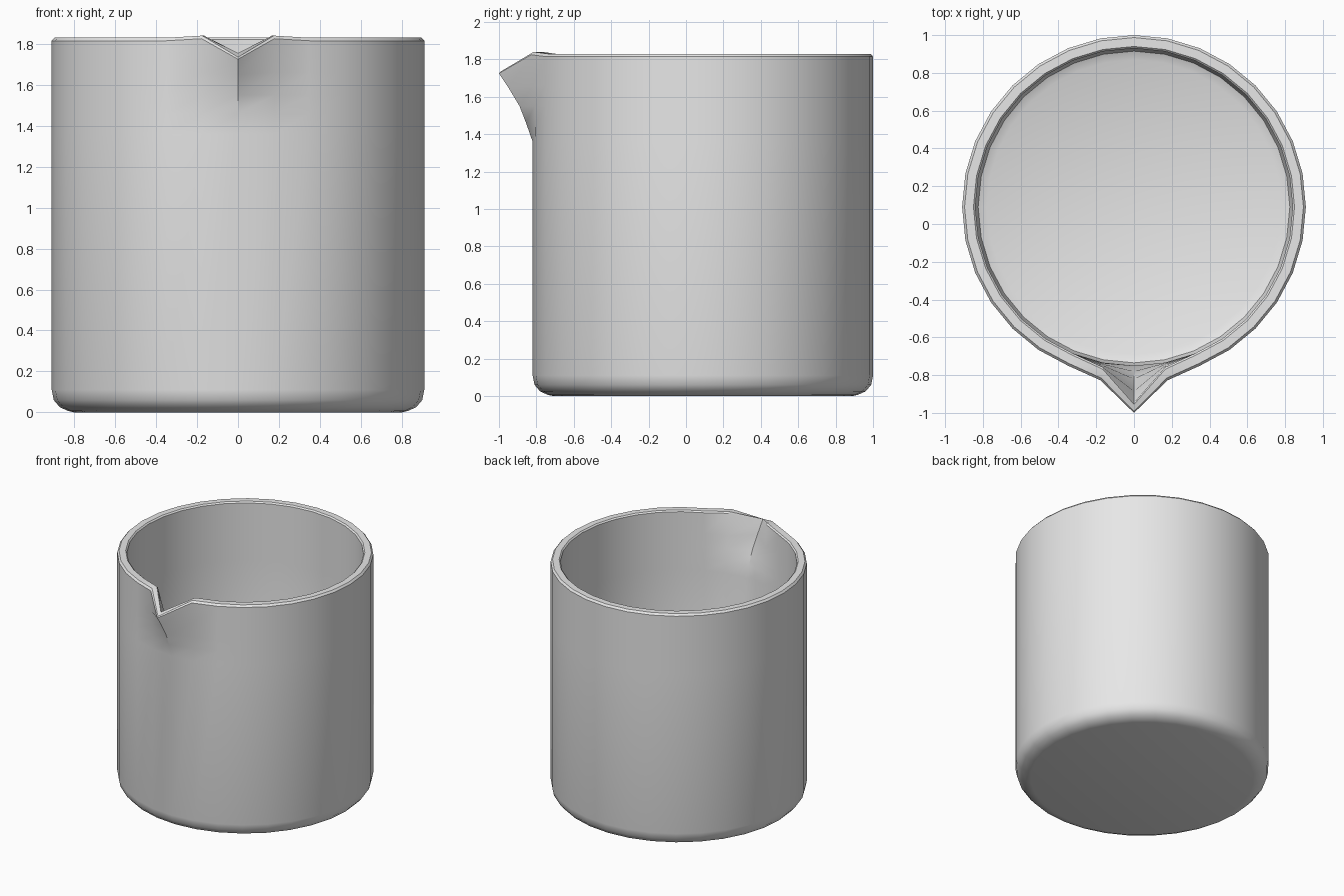
import bpy, bmesh, math

cube = bpy.data.objects.get("Cube")
if cube:
    bpy.data.objects.remove(cube, do_unlink=True)

SEGMENTS = 32
CENTRE_Y = 0.09

# One plain grey glaze
grey = bpy.data.materials.new("light grey")
grey.use_nodes = True
colour = (0.8, 0.8, 0.8, 1.0)
grey.diffuse_color = colour
grey.node_tree.nodes["Principled BSDF"].inputs["Base Color"].default_value = colour

# Rings from the outer base, up over the rim, down to the inner floor:
# radius, height, spout tip push, spout tip height, spout shoulder push, shoulder rise
RINGS = [
    (0.80, 0.000, 0, 0.000, 0, 0),
    (0.83, 0.007, 0, 0.007, 0, 0),
    (0.87, 0.025, 0, 0.025, 0, 0),
    (0.90, 0.060, 0, 0.060, 0, 0),
    (0.91, 0.110, 0, 0.110, 0, 0),
    (0.91, 1.360, 0, 1.360, 0, 0),
    (0.91, 1.460, 0.035, 1.460, 0.003, 0),
    (0.91, 1.550, 0.070, 1.550, 0.008, 0),
    (0.91, 1.660, 0.130, 1.650, 0.015, 0),
    (0.91, 1.815, 0.180, 1.725, 0.025, 0.01),
    (0.897, 1.83, 0.184, 1.735, 0.025, 0.01),
    (0.85, 1.830, 0.195, 1.755, 0.025, 0.01),
    (0.84, 1.820, 0.195, 1.745, 0.025, 0.01),
    (0.84, 1.660, 0.135, 1.660, 0.015, 0),
    (0.84, 1.560, 0.070, 1.560, 0.008, 0),
    (0.84, 1.460, 0.030, 1.460, 0.003, 0),
    (0.84, 1.370, 0, 1.370, 0, 0),
    (0.84, 0.140, 0, 0.140, 0, 0),
    (0.825, 0.09, 0, 0.090, 0, 0),
    (0.78, 0.070, 0, 0.070, 0, 0),
]


def make_ring(bm, r, z, tip_push, tip_z, side_push, side_rise):
    """A ring of vertices, starting at the spout and pulled out there."""
    ring = []
    for i in range(SEGMENTS):
        angle = 2 * math.pi * i / SEGMENTS - math.pi / 2
        x, y, h = r * math.cos(angle), CENTRE_Y + r * math.sin(angle), z
        if i == 0:
            y, h = y - tip_push, tip_z
        elif i in (1, SEGMENTS - 1):
            y, h = y - side_push, z + side_rise
        ring.append(bm.verts.new((x, y, h)))
    return ring


# Cup wall, rim and pouring spout in one closed skin
bm = bmesh.new()
rings = [make_ring(bm, *row) for row in RINGS]
for low, high in zip(rings, rings[1:]):
    for i in range(SEGMENTS):
        j = (i + 1) % SEGMENTS
        bm.faces.new((low[i], low[j], high[j], high[i]))

# Underside and inner floor
bm.faces.new(list(reversed(rings[0])))
bm.faces.new(rings[-1])
bmesh.ops.recalc_face_normals(bm, faces=bm.faces)

mesh = bpy.data.meshes.new("pouring_cup")
bm.to_mesh(mesh)
bm.free()
mesh.materials.append(grey)
cup = bpy.data.objects.new("pouring_cup", mesh)
bpy.context.collection.objects.link(cup)

# Smooth wall with crisp rim and spout crease
bpy.ops.object.select_all(action='DESELECT')
cup.select_set(True)
bpy.context.view_layer.objects.active = cup
bpy.ops.object.shade_smooth_by_angle(angle=math.radians(30))
